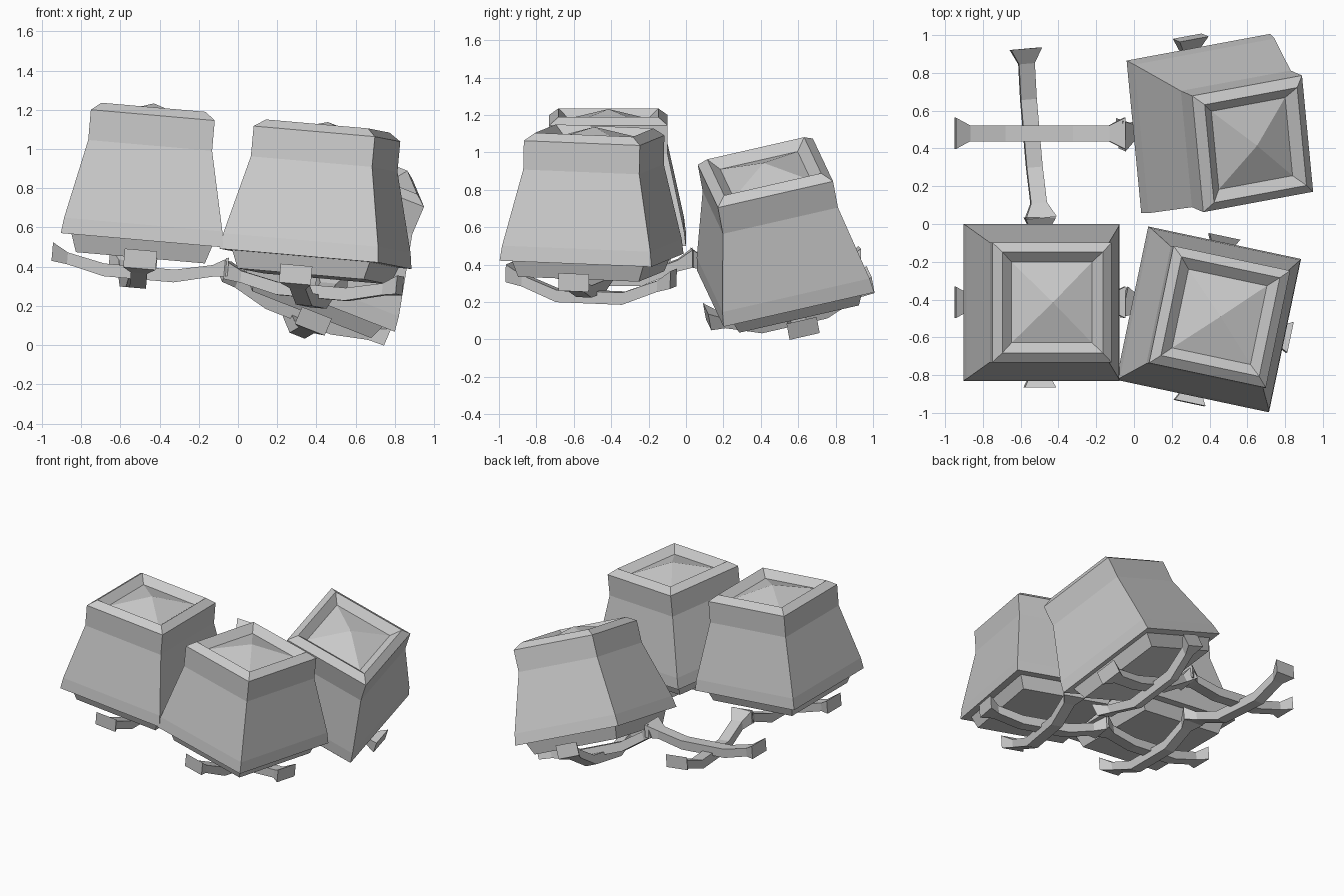
import bpy, bmesh
from mathutils import Vector, Matrix

if "Cube" in bpy.data.objects:
    bpy.data.objects.remove(bpy.data.objects["Cube"])


def frame_matrix(centre, x_dir, y_dir):
    # orthonormal placement from approximate x and y directions
    x = Vector(x_dir).normalized()
    y = Vector(y_dir)
    y = (y - x * x.dot(y)).normalized()
    m = Matrix((x, y, x.cross(y))).transposed().to_4x4()
    return Matrix.Translation(Vector(centre)) @ m


def loft(name, rings, matrix, cap_end=True, peak=None):
    # skin four-cornered rings, cap the start, then cap or peak the end
    bm = bmesh.new()
    loops = [[bm.verts.new(p) for p in ring] for ring in rings]
    for a, b in zip(loops, loops[1:]):
        for i in range(4):
            j = (i + 1) % 4
            bm.faces.new((a[i], a[j], b[j], b[i]))
    bm.faces.new(loops[0][::-1])
    if peak:
        tip = bm.verts.new(peak)
        for i in range(4):
            bm.faces.new((loops[-1][i], loops[-1][(i + 1) % 4], tip))
    elif cap_end:
        bm.faces.new(loops[-1])
    bmesh.ops.recalc_face_normals(bm, faces=bm.faces)
    mesh = bpy.data.meshes.new(name)
    bm.to_mesh(mesh)
    bm.free()
    obj = bpy.data.objects.new(name, mesh)
    obj.matrix_world = matrix
    bpy.context.collection.objects.link(obj)
    return obj


# half width and height of each square level of the shade
SHADE = [(.33, -.09), (.36, 0), (.415, 0), (.405, .08), (.317, .485),
         (.317, .64), (.267, .68), (.213, .63)]


def shade(name, matrix):
    rings = [[(-w, -w, z), (w, -w, z), (w, w, z), (-w, w, z)] for w, z in SHADE]
    loft(name, rings, matrix, peak=(0, 0, .70))


# half of a base bar: distance, half width, bottom and top height
BAR = [(.45, .083, -.05, .045), (.37, .042, -.06, .0), (.18, .042, -.105, -.04)]


def bar(name, matrix, sag):
    stations = [(-t, w, b, c) for t, w, b, c in BAR] + BAR[::-1]
    rings = []
    for t, w, b, c in stations:
        d = -sag * (.45 - abs(t)) / .27
        rings.append([(t, -w, b + d), (t, w, b + d), (t, w, c + d), (t, -w, c + d)])
    loft(name, rings, matrix)


# position of each lantern: shade centre, x direction, y direction
TILT = (.996, 0, -.087)
PLACES = {
    "front_left": ((-.49, -.415, .535), TILT, (0, 1, 0)),
    "front_right": ((.395, -.505, .44), (.974, -.207, -.085), (.205, .978, -.04)),
    "back_right": ((.38, .533, .31), (.915, .17, -.36), (-.09, .97, .22)),
    "back_left": ((-.49, .48, .535), TILT, (0, 1, 0)),
}

for place, (centre, xd, yd) in PLACES.items():
    m = frame_matrix(centre, xd, yd)
    # crossed base bars, the second one slung under the first
    base = m @ Matrix.Translation((0, 0, -.095))
    bar("base_bar_x_" + place, base, 0)
    turn, shift = 1.5708, 0
    if place == "back_left":
        turn, shift = 1.658, -.035
    bar("base_bar_y_" + place,
        base @ Matrix.Translation((shift, 0, 0)) @ Matrix.Rotation(turn, 4, 'Z'), .045)
    # the back left base stands empty
    if place != "back_left":
        shade("shade_" + place, m)
